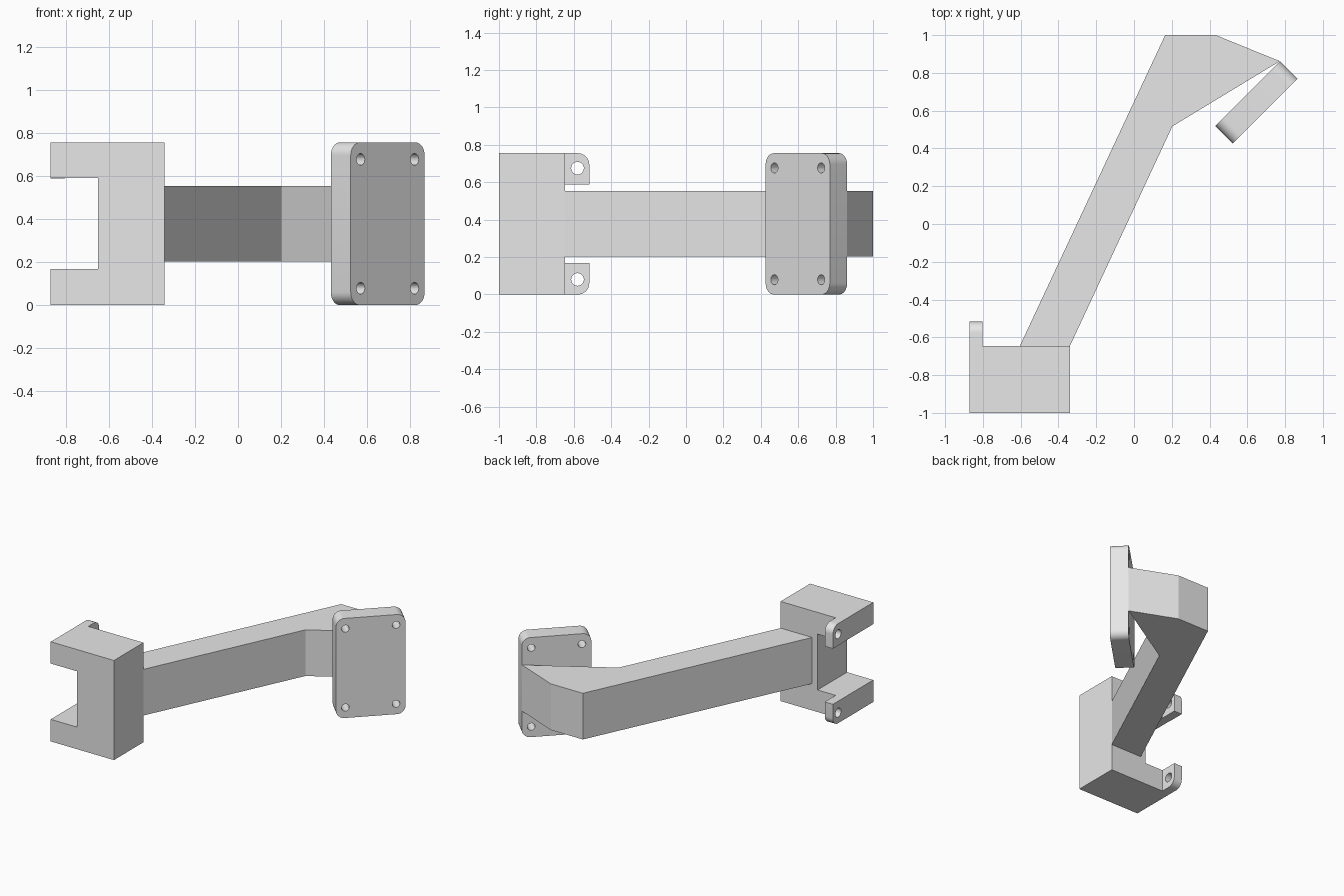
import bpy, bmesh, math
from mathutils import Vector

if "Cube" in bpy.data.objects:
    bpy.data.objects.remove(bpy.data.objects["Cube"])

grey = bpy.data.materials.new("light grey")
grey.diffuse_color = (0.8, 0.8, 0.8, 1)
grey.use_nodes = True
grey.node_tree.nodes["Principled BSDF"].inputs["Base Color"].default_value = grey.diffuse_color

X, Y, Z = Vector((1, 0, 0)), Vector((0, 1, 0)), Vector((0, 0, 1))


def prism(name, pts, origin, u, v, depth):
    """Extrude the outline pts, given along axes u and v, by the vector depth."""
    bm = bmesh.new()
    base = [Vector(origin) + u * a + v * b for a, b in pts]
    lo = [bm.verts.new(p) for p in base]
    hi = [bm.verts.new(p + depth) for p in base]
    bm.faces.new(lo)
    bm.faces.new(hi)
    n = len(pts)
    for i in range(n):
        j = (i + 1) % n
        bm.faces.new((lo[i], lo[j], hi[j], hi[i]))
    bmesh.ops.recalc_face_normals(bm, faces=bm.faces)
    mesh = bpy.data.meshes.new(name)
    bm.to_mesh(mesh)
    bm.free()
    mesh.materials.append(grey)
    obj = bpy.data.objects.new(name, mesh)
    bpy.context.collection.objects.link(obj)
    return obj


def arc(cx, cy, r, start, end, steps):
    return [(cx + r * math.cos(math.radians(start + (end - start) * i / steps)),
             cy + r * math.sin(math.radians(start + (end - start) * i / steps)))
            for i in range(steps + 1)]


def drill(obj, centres, r, origin, u, v, depth):
    """Cut round holes right through a prism."""
    for a, b in centres:
        circle = arc(a, b, r, 0, 360, 24)[:-1]
        cutter = prism(obj.name + "_hole_cutter", circle,
                       Vector(origin) - depth * 0.5, u, v, depth * 2)
        cutter.hide_render = True
        cutter.hide_set(True)
        mod = obj.modifiers.new("hole", 'BOOLEAN')
        mod.operation = 'DIFFERENCE'
        mod.solver = 'EXACT'
        mod.object = cutter


def smooth(obj):
    bpy.ops.object.select_all(action='DESELECT')
    obj.select_set(True)
    bpy.context.view_layer.objects.active = obj
    bpy.ops.object.shade_smooth_by_angle(angle=math.radians(30))


H = 0.755  # overall height

# C-shaped clamp block
prism("clamp_block",
      [(-0.87, 0), (-0.34, 0), (-0.34, H), (-0.87, H),
       (-0.87, 0.59), (-0.65, 0.59), (-0.65, 0.167), (-0.87, 0.167)],
      (0, -1, 0), X, Z, Y * 0.353)

# Two drilled ears behind the block, mirrored in height
r = 0.06
for name, flip in (("lower_ear", False), ("upper_ear", True)):
    outline = [(-0.647, 0)] + arc(-0.517 - r, r, r, -90, 0, 8) + \
              [(-0.517, 0.167), (-0.647, 0.167)]
    hole = (-0.58, 0.08)
    if flip:
        outline = [(a, H - b) for a, b in outline]
        hole = (hole[0], H - hole[1])
    ear = prism(name, outline, (-0.87, 0, 0), Y, Z, X * 0.068)
    drill(ear, [hole], 0.034, (-0.87, 0, 0), Y, Z, X * 0.068)
    smooth(ear)

# Slanted arm with its bent end
prism("arm",
      [(-0.605, -0.647), (-0.34, -0.647), (0.203, 0.517),
       (0.772, 0.862), (0.433, 1), (0.165, 1)],
      (0, 0, 0.203), X, Y, Z * 0.35)

# Rounded mounting plate turned 45 degrees
along = Vector((1, 1, 0)).normalized()
out = Vector((1, -1, 0)).normalized()
L, R, T = 0.485, 0.06, 0.131
centre = Vector((0.602, 0.69, H / 2))
a, b = L / 2 - R, H / 2 - R
outline = (arc(a, b, R, 0, 90, 8) + arc(-a, b, R, 90, 180, 8) +
           arc(-a, -b, R, 180, 270, 8) + arc(a, -b, R, 270, 360, 8))
plate = prism("mounting_plate", outline, centre, along, Z, out * T)
drill(plate, [(s * 0.177, t * 0.299) for s in (-1, 1) for t in (-1, 1)],
      0.027, centre, along, Z, out * T)
smooth(plate)
